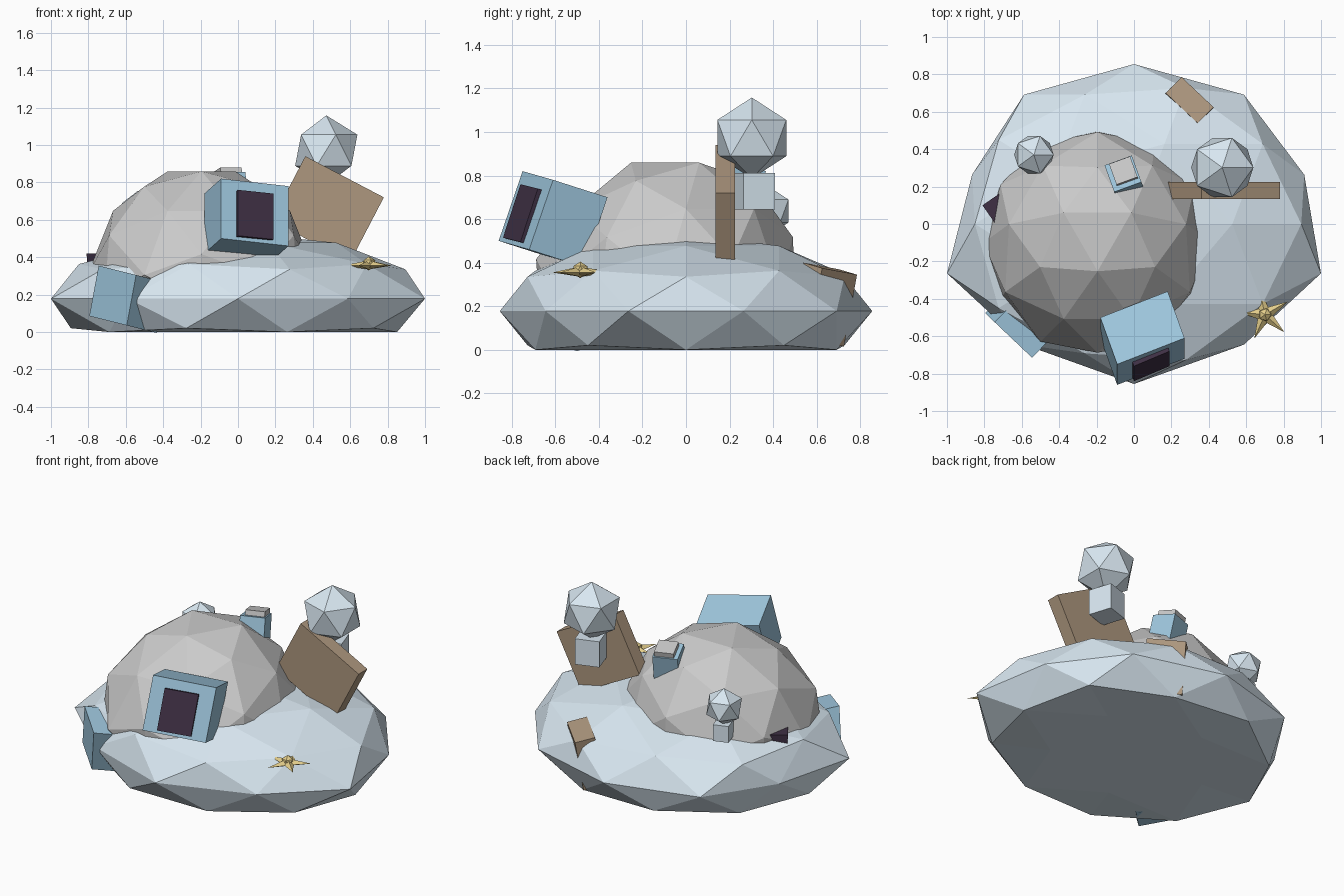
import bpy, bmesh, math
from mathutils import Matrix, Vector, Euler

if "Cube" in bpy.data.objects:
    bpy.data.objects.remove(bpy.data.objects["Cube"])


def material(name, rgb):
    m = bpy.data.materials.new(name)
    m.diffuse_color = (*rgb, 1)
    m.use_nodes = True
    m.node_tree.nodes["Principled BSDF"].inputs["Base Color"].default_value = m.diffuse_color
    return m


SNOW = material("snow", (0.69, 0.80, 0.88))
ICE = material("ice_blue", (0.35, 0.58, 0.74))
WOOD = material("wood", (0.42, 0.31, 0.21))
DARK = material("dark_opening", (0.05, 0.03, 0.06))
GOLD = material("gold", (0.78, 0.62, 0.26))


def finish(name, bm, mat=None):
    bmesh.ops.recalc_face_normals(bm, faces=bm.faces)
    mesh = bpy.data.meshes.new(name)
    bm.to_mesh(mesh)
    bm.free()
    obj = bpy.data.objects.new(name, mesh)
    bpy.context.collection.objects.link(obj)
    if mat:
        mesh.materials.append(mat)
    return obj


def ball(subdivisions, matrix):
    bm = bmesh.new()
    bmesh.ops.create_icosphere(bm, subdivisions=subdivisions, radius=1, matrix=matrix)
    return bm


def edge_box(name, corner, u, v, w, mat):
    """Box spanned by three edge vectors starting at one corner."""
    c, u, v, w = map(Vector, (corner, u, v, w))
    m = Matrix((u, v, w)).transposed().to_4x4()
    m.translation = c + (u + v + w) / 2
    bm = bmesh.new()
    bmesh.ops.create_cube(bm, size=1, matrix=m)
    return finish(name, bm, mat)


def turned_box(name, centre, size, degrees, mat=None):
    rot = Euler([math.radians(a) for a in degrees]).to_matrix().to_4x4()
    bm = bmesh.new()
    bmesh.ops.create_cube(bm, size=1, matrix=Matrix.Translation(centre) @ rot
                          @ Matrix.Diagonal((*size, 1)))
    return finish(name, bm, mat)


# Snow mound: squashed, slightly uneven icosphere with a flattened underside
bm = ball(2, Matrix.Identity(4))
for v in bm.verts:
    x, y, z = v.co
    v.co.y *= 0.855
    v.co.z = max(0, 0.178 + 0.352 * z)
    if abs(z) < 0.01:
        if abs(x) > 0.9:                      # left and right rim
            v.co.x *= 1.051 if y < 0 else (0.957 if x > 0 else 0.91)
        elif y < -0.7 and abs(x) > 0.5:       # front corners pulled in
            v.co.y = -0.645
    elif x < -0.88 and z > 0:                 # left shoulder sags
        v.co.z = 0.25
finish("snow_mound", bm, SNOW)

# Grey dome, turned so that one face points up, leaning back a little
bm = ball(2, Matrix.Rotation(math.pi / 2, 4, 'Z')
          @ Matrix.Rotation(math.radians(37.38), 4, 'Y'))
for v in bm.verts:
    wide = 0.61 if v.co.z < 0.4 else 0.585
    x, y, z = v.co
    v.co = (-0.195 + wide * x, -0.1 + wide * y + 0.06 * max(0, z),
            max(0.15, 0.305 + 0.593 * z))
finish("dome", bm)

# Entrance block with dark doorway
edge_box("entrance_block", (-0.09, -0.75, 0.82), (0.36, 0.14, -0.04),
         (-0.09, 0.25, -0.08), (0, -0.11, -0.32), ICE)
edge_box("doorway", (0.0, -0.76, 0.76), (0.19, 0.08, -0.02),
         (-0.02, 0.05, -0.016), (0, -0.08, -0.245), DARK)

# Loose ice block half sunk in the front left of the mound
edge_box("sunken_ice_block", (-0.745, -0.525, 0.355), (0.2, -0.19, -0.05),
         (0.16, 0.165, -0.04), (-0.05, 0.05, -0.27), ICE)

# Dark opening on the left of the dome
edge_box("side_opening", (-0.81, 0.1, 0.42), (0.13, 0.09, 0),
         (0.09, -0.13, 0), (0.01, 0, -0.13), DARK)

# Chimney with grey cap
turned_box("chimney", (-0.052, 0.25, 0.75), (0.155, 0.155, 0.18), (-13, 0, 20), ICE)
turned_box("chimney_cap", (-0.055, 0.28, 0.838), (0.12, 0.12, 0.06), (-13, 0, 20))

# Wooden planks: one standing, one sunk in the back edge
edge_box("standing_plank", (0.36, 0.135, 0.94), (0.42, 0, -0.22),
         (0, 0.09, 0), (-0.18, 0, -0.345), WOOD)
edge_box("sunken_plank", (0.255, 0.785, 0.345), (0.17, -0.16, 0.03),
         (-0.085, -0.085, 0.025), (-0.02, -0.06, -0.33), WOOD)

# Two snowballs, each resting on a small block
for label, pos, r in (("large", (0.472, 0.302, 0.972), 0.186),
                      ("small", (-0.535, 0.37, 0.637), 0.118)):
    finish(label + "_snowball", ball(1, Matrix.Translation(pos) @ Matrix.Scale(r, 4)), SNOW)
    s = 0.82 * r
    turned_box(label + "_snowball_block", (pos[0], pos[1] + 0.01, pos[2] - 1.31 * r),
               (s, s, 1.1 * s), (0, 0, 18), SNOW)

# Starfish: flat five-pointed star with raised centre and a bead on top
bm = bmesh.new()
centre = Vector((0.70, -0.485, 0.355))
rim = []
for i in range(10):
    a = math.radians(30 + 36 * i)
    r = 0.045 if i % 2 else 0.14
    rim.append(bm.verts.new(centre + Vector((r * math.cos(a), r * math.sin(a), 0))))
for dz in (0.028, -0.02):
    tip = bm.verts.new(centre + Vector((0, 0, dz)))
    for i in range(10):
        bm.faces.new((rim[i], rim[(i + 1) % 10], tip))
finish("starfish", bm, GOLD)
finish("starfish_bead", ball(1, Matrix.Translation(centre + Vector((0, 0, 0.012)))
                             @ Matrix.Scale(0.038, 4)), GOLD)
